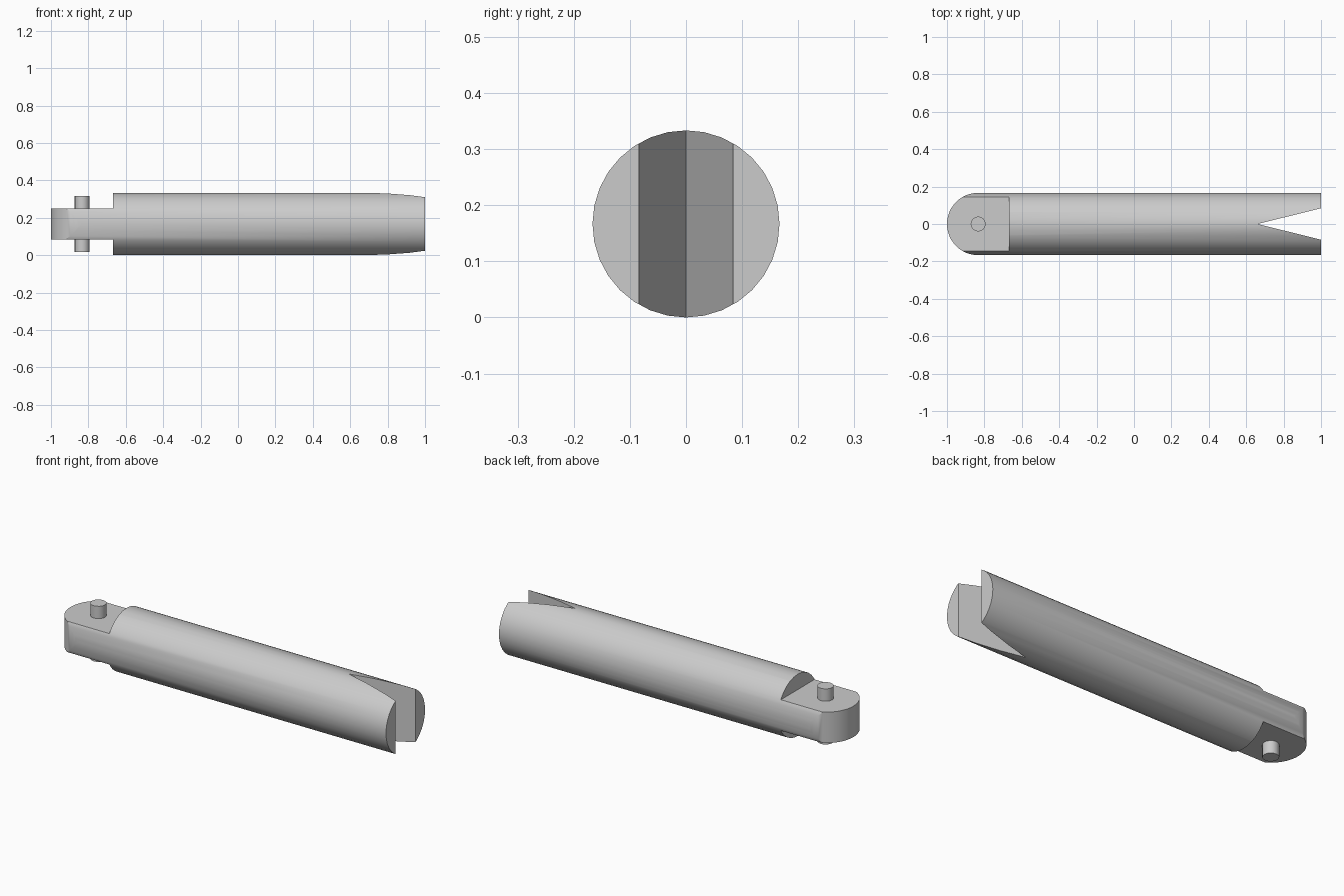
import bpy, bmesh, math
from mathutils import Matrix

cube = bpy.data.objects.get("Cube")
if cube:
    bpy.data.objects.remove(cube, do_unlink=True)

R = 1 / 6            # rod radius, also its axis height
END_X = -1 + R       # centre of the rounded end, where the pin sits

steel = bpy.data.materials.new("light_grey_steel")
steel.use_nodes = True
grey = (0.6, 0.6, 0.6, 1)
steel.diffuse_color = grey
steel.node_tree.nodes["Principled BSDF"].inputs["Base Color"].default_value = grey


def make_object(name, bm):
    bmesh.ops.recalc_face_normals(bm, faces=bm.faces)
    mesh = bpy.data.meshes.new(name)
    bm.to_mesh(mesh)
    bm.free()
    mesh.materials.append(steel)
    obj = bpy.data.objects.new(name, mesh)
    bpy.context.collection.objects.link(obj)
    return obj


def cylinder(name, radius, depth, sides, matrix):
    bm = bmesh.new()
    bmesh.ops.create_cone(bm, cap_ends=True, segments=sides, radius1=radius,
                          radius2=radius, depth=depth, matrix=matrix)
    return make_object(name, bm)


def box(name, centre, size):
    bm = bmesh.new()
    bmesh.ops.create_cube(bm, size=1, matrix=Matrix.Translation(centre)
                          @ Matrix.Diagonal((*size, 1)))
    return make_object(name, bm)


def prism(name, outline, z0, z1):
    bm = bmesh.new()
    face = bm.faces.new([bm.verts.new((x, y, z0)) for x, y in outline])
    top = bmesh.ops.extrude_face_region(bm, geom=[face])["geom"]
    verts = [v for v in top if isinstance(v, bmesh.types.BMVert)]
    bmesh.ops.translate(bm, vec=(0, 0, z1 - z0), verts=verts)
    return make_object(name, bm)


def cut(obj, cutter, operation):
    mod = obj.modifiers.new(cutter.name, "BOOLEAN")
    mod.object, mod.operation, mod.solver = cutter, operation, "EXACT"
    bpy.context.view_layer.update()
    evaluated = obj.evaluated_get(bpy.context.evaluated_depsgraph_get())
    mesh = bpy.data.meshes.new_from_object(evaluated)
    obj.modifiers.clear()
    obj.data = mesh
    bpy.data.objects.remove(cutter, do_unlink=True)


def smooth(obj):
    bpy.ops.object.select_all(action="DESELECT")
    obj.select_set(True)
    bpy.context.view_layer.objects.active = obj
    bpy.ops.object.shade_smooth_by_angle(angle=math.radians(30))


# Round rod along x
rod = cylinder("rod_body", R, 2.2, 32, Matrix.Translation((0, 0, R))
               @ Matrix.Rotation(math.pi / 2, 4, "Y"))

# Plan outline: half-round left end, V notch in the right end
arc = [math.pi / 2 + math.pi * i / 24 for i in range(25)]
outline = [(END_X + R * math.cos(a), R * math.sin(a)) for a in arc]
outline += [(-0.79, -0.2), (1, -0.2), (1, -0.084), (0.66, 0),
            (1, 0.084), (1, 0.2), (-0.79, 0.2)]
cut(rod, prism("plan_cutter", outline, -0.1, 0.5), "INTERSECT")

# Flats above and below the tongue
for side in (-1, 1):
    flat = box("flat_cutter", (-0.967, 0, R + side * (R / 2 + 0.1)), (0.6, 0.6, 0.2))
    cut(rod, flat, "DIFFERENCE")
smooth(rod)

# Pivot pin through the tongue
pin = cylinder("pivot_pin", 0.04, 0.3, 16, Matrix.Translation((END_X, 0, R)))
smooth(pin)
